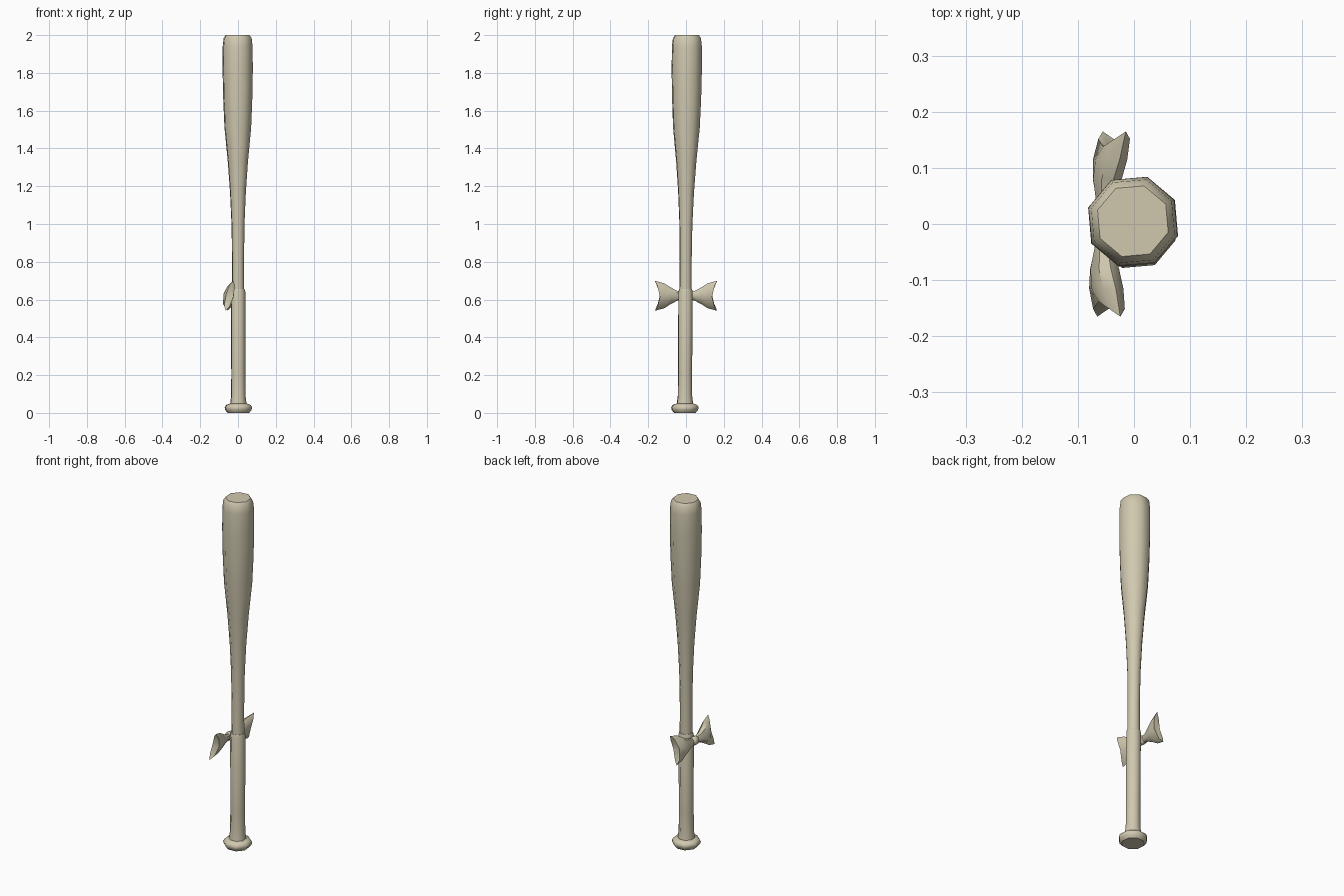
import bpy, bmesh
from math import sin, cos, pi, radians
from mathutils import Vector

cube = bpy.data.objects.get("Cube")
if cube:
    bpy.data.objects.remove(cube)

wood = bpy.data.materials.new("pale_wood")
wood.use_nodes = True
COLOUR = (0.63, 0.58, 0.43, 1)
wood.diffuse_color = COLOUR
wood.node_tree.nodes["Principled BSDF"].inputs["Base Color"].default_value = COLOUR


def loft(name, rings, tips=(None, None), angle=50):
    """Skin a list of equal rings; a cap is flat, or a fan to a tip point."""
    bm = bmesh.new()
    loops = [[bm.verts.new(p) for p in ring] for ring in rings]
    n = len(loops[0])
    for a, b in zip(loops, loops[1:]):
        for i in range(n):
            j = (i + 1) % n
            bm.faces.new((a[i], a[j], b[j], b[i]))
    for loop, tip in zip((loops[0], loops[-1]), tips):
        if tip is None:
            bm.faces.new(loop)
        else:
            centre = bm.verts.new(tip)
            for i in range(n):
                bm.faces.new((loop[i], loop[(i + 1) % n], centre))
    bmesh.ops.recalc_face_normals(bm, faces=bm.faces)
    mesh = bpy.data.meshes.new(name)
    bm.to_mesh(mesh)
    bm.free()
    mesh.materials.append(wood)
    ob = bpy.data.objects.new(name, mesh)
    bpy.context.collection.objects.link(ob)
    bpy.ops.object.select_all(action='DESELECT')
    ob.select_set(True)
    bpy.context.view_layer.objects.active = ob
    bpy.ops.object.shade_smooth_by_angle(angle=radians(angle))
    return ob


def bat_ring(r, z):
    """Eight-sided ring on the slightly leaning axis of the bat."""
    cx, cy = 0.002 * (1 - z), -0.006 + 0.0055 * z
    turn = radians(27.5)
    return [(cx + r * cos(turn + i * pi / 4), cy + r * sin(turn + i * pi / 4), z)
            for i in range(8)]


# Bat parts: end knob, thicker grip, tapered barrel
knob = [(0.060, 0.0), (0.073, 0.015), (0.076, 0.03), (0.068, 0.042), (0.046, 0.05)]
grip = [(0.046, 0.045), (0.040, 0.09), (0.039, 0.2), (0.040, 0.64), (0.036, 0.655)]
barrel = [(0.034, 0.64), (0.033, 0.8), (0.036, 1.0), (0.044, 1.17), (0.056, 1.33),
          (0.074, 1.51), (0.081, 1.67), (0.084, 1.82), (0.083, 1.94),
          (0.078, 1.983), (0.066, 2.0)]
for name, profile in (("end_knob", knob), ("grip", grip), ("barrel", barrel)):
    loft(name, [bat_ring(r, z) for r, z in profile])

# Bow wings: flared loops with a swept, notched outer end
UP = Vector((0.25, 0, 0.97))
OUT = Vector((-0.97, 0, 0.25))


def wing_ring(side, y, x, high, thick, flare=0.0):
    ring = []
    for i in range(8):
        a = i * pi / 4
        reach = y + flare * abs(sin(a)) ** 2
        centre = Vector((x + 0.03 * side * reach, side * reach, 0.62))
        ring.append(centre + UP * high * sin(a) + OUT * thick * cos(a))
    return ring


for name, side in (("bow_wing_left_end", 1), ("bow_wing_right_end", -1)):
    rings = [wing_ring(side, 0.008, -0.053, 0.018, 0.012),
             wing_ring(side, 0.045, -0.052, 0.026, 0.018),
             wing_ring(side, 0.08, -0.05, 0.045, 0.026),
             wing_ring(side, 0.115, -0.046, 0.068, 0.027),
             wing_ring(side, 0.138, -0.04, 0.082, 0.020, 0.027)]
    loft(name, rings, (None, (-0.042, side * 0.132, 0.62)), 40)

# Bow knot holding the wings against the grip
knot = [(-0.022, 0.014), (-0.014, 0.024), (0.014, 0.024), (0.022, 0.014)]
loft("bow_knot", [[(-0.053 + 0.9 * r * cos(i * pi / 4), y, 0.62 + r * sin(i * pi / 4))
                   for i in range(8)] for y, r in knot])
